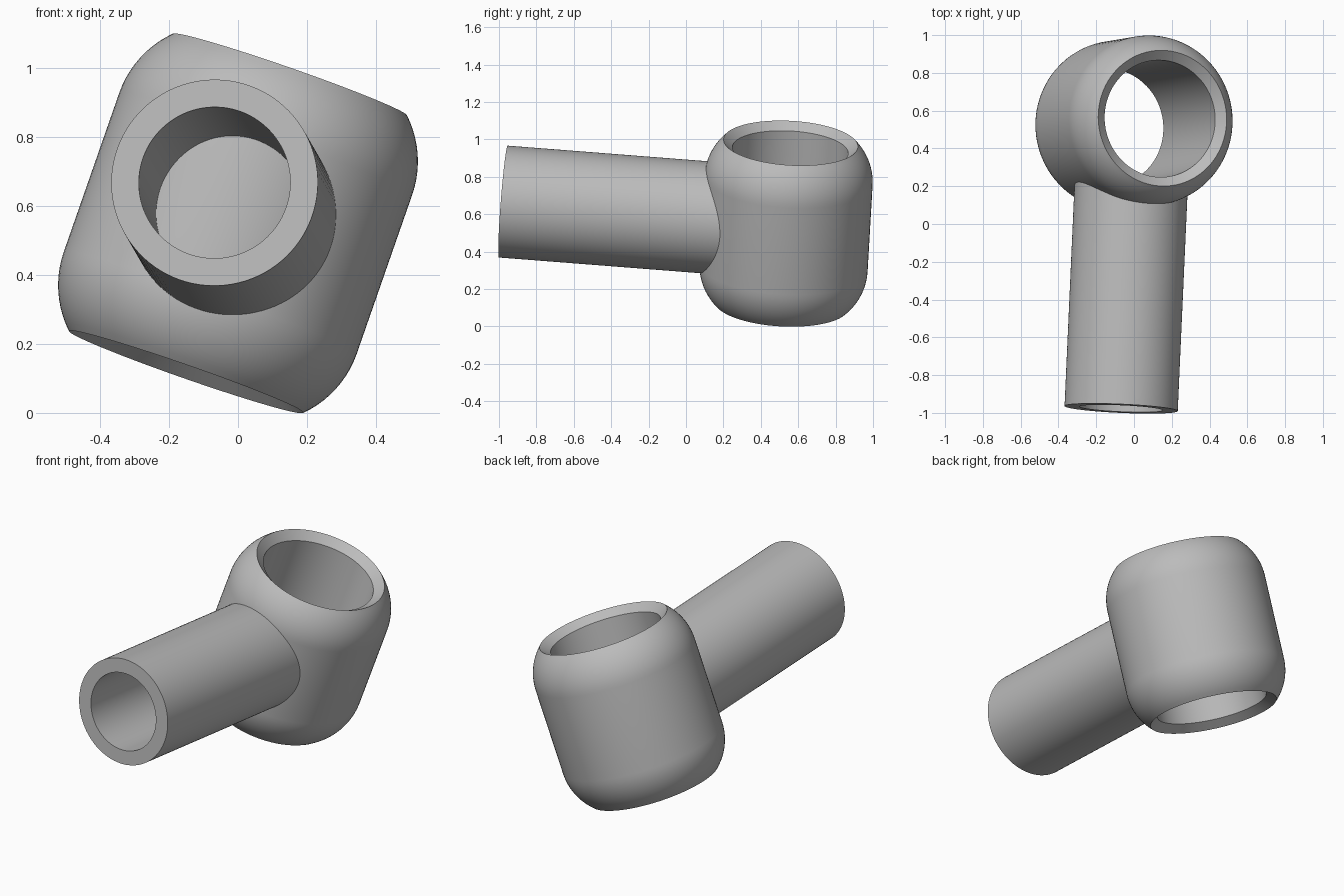
import bpy, bmesh, math
from mathutils import Vector

if "Cube" in bpy.data.objects:
    bpy.data.objects.remove(bpy.data.objects["Cube"])

grey = bpy.data.materials.new("plain grey")
grey.diffuse_color = (0.5, 0.5, 0.5, 1)
grey.use_nodes = True
grey.node_tree.nodes["Principled BSDF"].inputs["Base Color"].default_value = grey.diffuse_color

CENTRE = Vector((0, 0.535, 0.55))
EYE_AXIS = Vector((0.349, 0.058, 1)).normalized()
TUBE_AXIS = Vector((-0.045, -1, 0.078)).normalized()


def lathe(name, profile, axis, segments=96):
    """Spin a closed (radius, height) profile around an axis through CENTRE."""
    bm = bmesh.new()
    rot = Vector((0, 0, 1)).rotation_difference(axis)
    rings = []
    for i in range(segments):
        a = 2 * math.pi * i / segments
        rings.append([bm.verts.new(CENTRE + rot @ Vector((r * math.cos(a), r * math.sin(a), h)))
                      for r, h in profile])
    n = len(profile)
    for i in range(segments):
        p, q = rings[i], rings[(i + 1) % segments]
        for j in range(n):
            k = (j + 1) % n
            bm.faces.new((p[j], q[j], q[k], p[k]))
    bmesh.ops.recalc_face_normals(bm, faces=bm.faces)
    mesh = bpy.data.meshes.new(name)
    bm.to_mesh(mesh)
    bm.free()
    mesh.materials.append(grey)
    obj = bpy.data.objects.new(name, mesh)
    bpy.context.collection.objects.link(obj)
    bpy.ops.object.select_all(action='DESELECT')
    obj.select_set(True)
    bpy.context.view_layer.objects.active = obj
    bpy.ops.object.shade_smooth_by_angle(angle=math.radians(30))
    return obj


# Eye: rounded shoulders rising to a sharp rim, then a chamfer into the bore
R, RHO, H0 = 0.45, 0.295, 0.245
upper = []
for i in range(11):
    t = math.radians(46) * i / 10
    upper.append((R - RHO * (1 - math.cos(t)), H0 + RHO * math.sin(t)))
upper.append((0.31, 0.417))
lower = [(r, -h) for r, h in reversed(upper)]
lathe("eye_ring", lower + upper, EYE_AXIS)

# Tube: hollow shank ending inside the wall of the eye
lathe("shank_tube", [(0.22, 0.332), (0.30, 0.332), (0.30, 1.518), (0.22, 1.518)], TUBE_AXIS)
